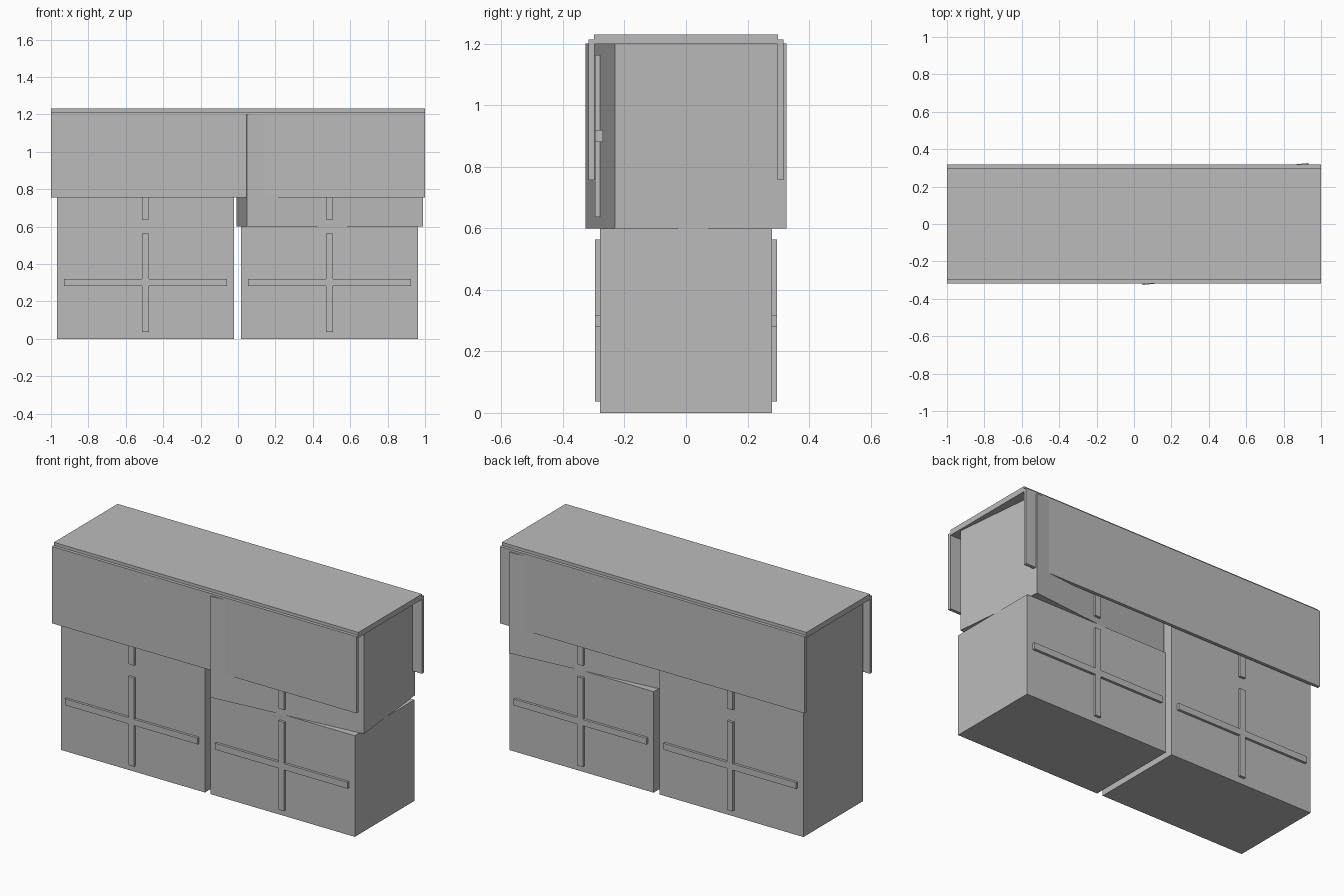
import bpy
from mathutils import Matrix, Vector

if "Cube" in bpy.data.objects:
    bpy.data.objects.remove(bpy.data.objects["Cube"])

grey = bpy.data.materials.new("plain grey")
grey.diffuse_color = (0.5, 0.5, 0.5, 1)
grey.use_nodes = True
grey.node_tree.nodes["Principled BSDF"].inputs["Base Color"].default_value = grey.diffuse_color


def box(name, center, size, turn=0.0):
    """Add a cuboid, optionally turned about the vertical axis."""
    bpy.ops.mesh.primitive_cube_add(size=1)
    ob = bpy.context.object
    ob.name = name
    ob.data.transform(Matrix.Translation(Vector(center))
                      @ Matrix.Rotation(turn, 4, 'Z')
                      @ Matrix.Diagonal((*size, 1)))
    ob.data.materials.append(grey)
    return ob


# Four stacked crates; the upper right one is knocked slightly askew
for side, x in (("left", -0.4945), ("right", 0.49)):
    for level, z in (("lower", 0.3), ("upper", 0.9)):
        askew = 0.1 if (side, level) == ("right", "upper") else 0.0
        box(f"{level}_{side}_crate", (x, 0, z), (0.947, 0.56, 0.6), askew)
        # Crossed straps on front and back stay square to the stack
        for face, s in (("front", -1), ("back", 1)):
            tag = f"{level}_{side}_{face}"
            box(f"{tag}_upright_strap", (x, s * 0.2825, z), (0.0375, 0.025, 0.526))
            box(f"{tag}_cross_strap", (x, s * 0.2825, z), (0.871, 0.025, 0.0375))

# Cover sheet: top panel and two hanging flaps
box("cover_top", (0, 0, 1.2145), (2.0, 0.597, 0.032))
for face, s in (("front", -1), ("back", 1)):
    box(f"{face}_cover_flap", (0, s * 0.3075, 0.985), (2.0, 0.019, 0.456))
